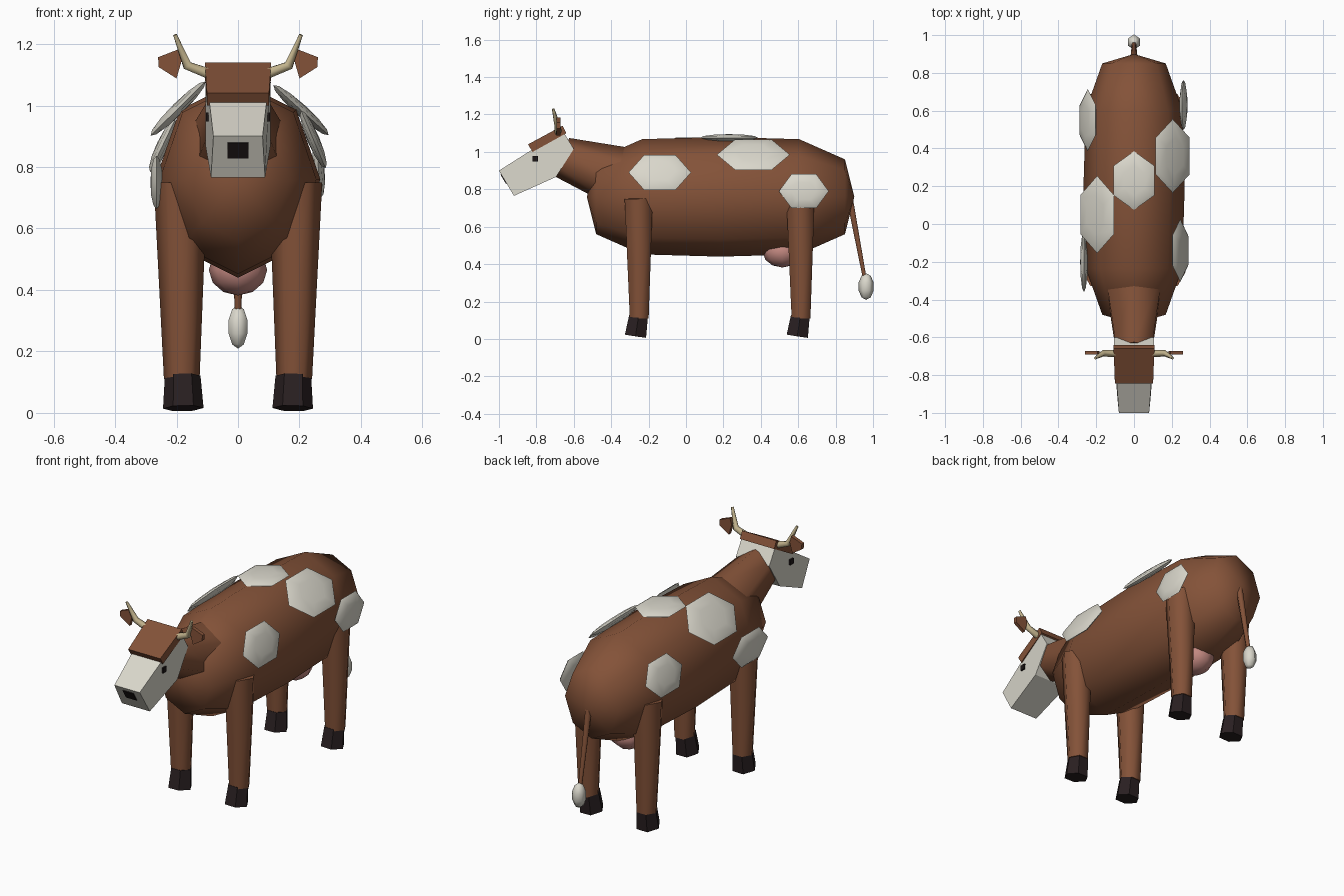
import bpy, bmesh, math
from mathutils import Vector, Matrix

if "Cube" in bpy.data.objects:
    bpy.data.objects.remove(bpy.data.objects["Cube"])


def mat(name, rgb):
    m = bpy.data.materials.new(name)
    m.diffuse_color = (*rgb, 1)
    m.use_nodes = True
    m.node_tree.nodes["Principled BSDF"].inputs["Base Color"].default_value = m.diffuse_color
    return m


BROWN = mat("brown_hide", (0.23, 0.085, 0.04))
WHITE = mat("cream_white", (0.70, 0.68, 0.60))
HORN = mat("horn_tan", (0.55, 0.46, 0.27))
HOOF = mat("hoof_dark", (0.022, 0.014, 0.015))
PINK = mat("udder_pink", (0.55, 0.25, 0.22))
BLACK = mat("eye_black", (0.012, 0.008, 0.008))


def finish(bm, name, material, smooth):
    bmesh.ops.recalc_face_normals(bm, faces=bm.faces)
    for f in bm.faces:
        f.smooth = smooth
    me = bpy.data.meshes.new(name)
    bm.to_mesh(me)
    bm.free()
    if smooth:
        me.set_sharp_from_angle(angle=math.radians(70))
    me.materials.append(material)
    ob = bpy.data.objects.new(name, me)
    bpy.context.collection.objects.link(ob)
    return ob


def tube(name, path, radii, n, u, material, smooth=True):
    """Loft n-sided rings along a path; a radius is a number or a (u, v) pair, 0 makes a tip."""
    bm = bmesh.new()
    pts = [Vector(p) for p in path]
    rings = []
    for i, p in enumerate(pts):
        axis = (pts[min(i + 1, len(pts) - 1)] - pts[max(i - 1, 0)]).normalized()
        a = Vector(u)
        a = (a - axis * a.dot(axis)).normalized()
        b = axis.cross(a)
        r = radii[i] if isinstance(radii[i], tuple) else (radii[i], radii[i])
        if r[0] == 0:
            rings.append([bm.verts.new(p)])
            continue
        rings.append([bm.verts.new(p + a * r[0] * math.cos(t) + b * r[1] * math.sin(t))
                      for t in (2 * math.pi * k / n for k in range(n))])
    for r1, r2 in zip(rings, rings[1:]):
        for k in range(n):
            quad = [r1[k % len(r1)], r1[(k + 1) % len(r1)],
                    r2[(k + 1) % len(r2)], r2[k % len(r2)]]
            bm.faces.new(list(dict.fromkeys(quad)))
    for r in (rings[0], rings[-1]):
        if len(r) > 1:
            bm.faces.new(r)
    return finish(bm, name, material, smooth)


def prism(name, loop_a, loop_b, material):
    """Solid between two matching outlines."""
    bm = bmesh.new()
    a = [bm.verts.new(p) for p in loop_a]
    b = [bm.verts.new(p) for p in loop_b]
    bm.faces.new(a)
    bm.faces.new(b)
    for i in range(len(a)):
        j = (i + 1) % len(a)
        bm.faces.new((a[i], a[j], b[j], b[i]))
    return finish(bm, name, material, False)


def slab(name, profile, material):
    """Side profile of (y, z, half width), spread symmetrically in x."""
    return prism(name, [(w, y, z) for y, z, w in profile],
                 [(-w, y, z) for y, z, w in profile], material)


def ball(name, centre, size, segs, rings, material, normal=(0, 0, 1)):
    """Scaled sphere whose pole follows the normal and whose local y stays on y."""
    nz = Vector(normal).normalized()
    ny = Vector((0, 1, 0))
    nx = ny.cross(nz)
    m = Matrix((nx, ny, nz)).transposed().to_4x4()
    m = Matrix.Translation(centre) @ m @ Matrix.Diagonal((*size, 1))
    bm = bmesh.new()
    bmesh.ops.create_uvsphere(bm, u_segments=segs, v_segments=rings, radius=1, matrix=m)
    return finish(bm, name, material, True)


# Barrel body: eight-sided rings closing to a tip at both ends
tube("body", [(0, y, 0.76) for y in (-0.53, -0.48, -0.235, 0.185, 0.605, 0.85, 0.90)],
     [0, (0.168, 0.20), (0.255, 0.308), (0.268, 0.32), (0.255, 0.308), (0.168, 0.20), 0],
     8, (1, 0, 0), BROWN)

# Neck and head
tube("neck", [(0, -0.30, 0.85), (0, -0.66, 0.97)], [0.172, 0.11], 6, (0, 0, 1), BROWN)
slab("head", [(-1.0, 0.90, 0.08), (-0.92, 0.765, 0.088), (-0.695, 0.866, 0.105),
              (-0.60, 1.016, 0.105), (-0.66, 1.115, 0.105)], WHITE)
slab("forehead_patch", [(-0.845, 1.04, 0.101), (-0.82, 1.0, 0.101),
                        (-0.64, 1.10, 0.108), (-0.66, 1.14, 0.108)], BROWN)
slab("nose", [(-0.992, 0.878, 0.034), (-0.962, 0.828, 0.034),
              (-0.955, 0.832, 0.034), (-0.985, 0.882, 0.034)], BLACK)

for s, side in ((1, "right"), (-1, "left")):
    # Eye plate
    eye = [(-0.822, 0.948), (-0.792, 0.948), (-0.792, 0.978), (-0.822, 0.978)]
    prism(side + "_eye", [(s * 0.0955, y, z) for y, z in eye],
          [(s * 0.1045, y, z) for y, z in eye], BLACK)
    # Bent horn
    tube(side + "_horn", [(s * 0.085, -0.685, 1.10), (s * 0.165, -0.685, 1.13),
                          (s * 0.205, -0.71, 1.23)],
         [0.02, 0.017, 0.007], 6, (0, 1, 0), HORN)
    # Ear
    ear = [(0.193, 1.183), (0.26, 1.157), (0.258, 1.125), (0.20, 1.088), (0.183, 1.147)]
    prism(side + "_ear", [(s * x, -0.692, z) for x, z in ear],
          [(s * x, -0.672, z) for x, z in ear], BROWN)
    # Legs and tilted hooves
    for end, y in (("front", -0.25), ("back", 0.615)):
        tube(f"{end}_{side}_leg", [(s * 0.183, y, 0.11), (s * 0.187, y - 0.003, 0.75)],
             [0.058, 0.087], 6, (1, 0, 0), BROWN)
        tube(f"{end}_{side}_hoof", [(s * 0.178, y - 0.02, 0.015), (s * 0.18, y - 0.004, 0.12)],
             [0.066, 0.058], 6, (1, 0, 0), HOOF, False)

# Hide spots: thin hexagonal lenses (centre, normal, radius across, radius along y)
spots = [
    ((0.245, -0.14, 0.89), (0.92, 0, 0.39), 0.118, 0.167),
    ((0.205, 0.36, 0.985), (0.67, 0, 0.74), 0.14, 0.195),
    ((0.262, 0.63, 0.79), (1, 0, 0.08), 0.105, 0.133),
    ((-0.195, 0.05, 0.99), (-0.70, 0, 0.71), 0.145, 0.205),
    ((-0.245, 0.55, 0.87), (-0.90, 0, 0.43), 0.11, 0.165),
    ((-0.265, -0.20, 0.75), (-1, 0, 0.0), 0.10, 0.16),
    ((0, 0.23, 1.075), (0, 0, 1), 0.125, 0.156),
]
for i, (c, nrm, across, along) in enumerate(spots, 1):
    ball(f"spot_{i}", c, (across, along, 0.02), 6, 6, WHITE, nrm)

# Udder, tail and tuft
ball("udder", (0, 0.515, 0.465), (0.095, 0.105, 0.083), 8, 6, PINK)
tube("tail", [(0, 0.87, 0.78), (0, 0.958, 0.31)], [0.02, 0.011], 6, (1, 0, 0), BROWN)
ball("tail_tuft", (0, 0.963, 0.28), (0.037, 0.042, 0.071), 6, 5, WHITE)
